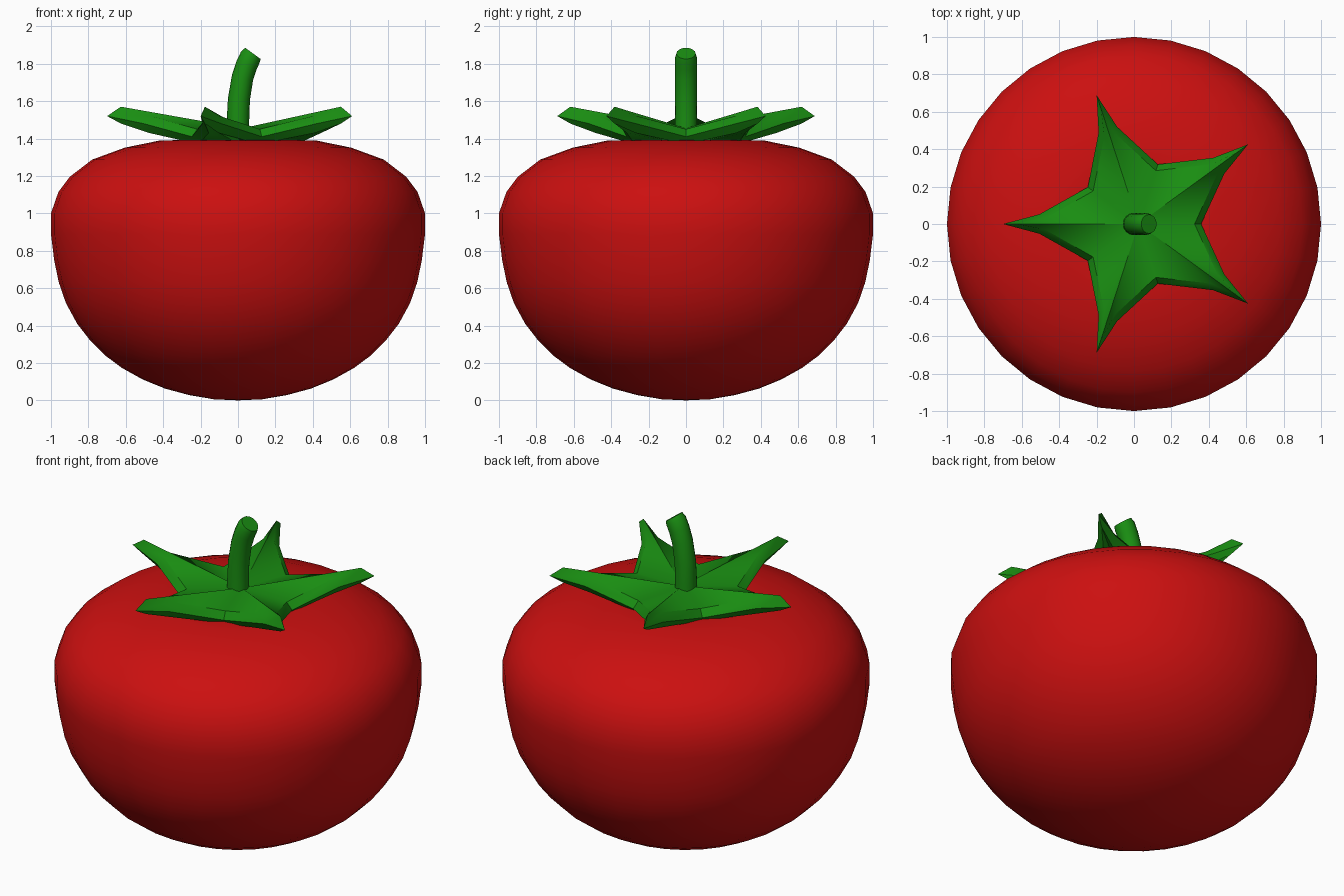
import bpy, bmesh
from math import radians, sin, cos, tau
from mathutils import Vector

if "Cube" in bpy.data.objects:
    bpy.data.objects.remove(bpy.data.objects["Cube"])


def material(name, color):
    m = bpy.data.materials.new(name)
    m.diffuse_color = (*color, 1)
    m.use_nodes = True
    m.node_tree.nodes["Principled BSDF"].inputs["Base Color"].default_value = m.diffuse_color
    return m


def finish(bm, name, mat, angle):
    bmesh.ops.recalc_face_normals(bm, faces=bm.faces)
    mesh = bpy.data.meshes.new(name)
    bm.to_mesh(mesh)
    bm.free()
    ob = bpy.data.objects.new(name, mesh)
    bpy.context.collection.objects.link(ob)
    mesh.materials.append(mat)
    bpy.ops.object.select_all(action='DESELECT')
    ob.select_set(True)
    bpy.context.view_layer.objects.active = ob
    bpy.ops.object.shade_smooth_by_angle(angle=radians(angle))


def bridge(bm, a, b):
    n = len(a)
    for i in range(n):
        j = (i + 1) % n
        bm.faces.new((a[i], a[j], b[j], b[i]))


def fan(bm, ring, centre):
    c = bm.verts.new(centre)
    for i in range(len(ring)):
        bm.faces.new((ring[i], ring[(i + 1) % len(ring)], c))


red = material("red", (0.6, 0.005, 0.005))
green = material("green", (0.01, 0.27, 0.006))

# Fruit: revolved profile (radius, height) with a shallow dimple on top
profile = [(0.13, 0.006), (0.26, 0.028), (0.39, 0.063), (0.51, 0.112), (0.62, 0.173),
           (0.71, 0.24), (0.79, 0.32), (0.86, 0.41), (0.92, 0.52), (0.958, 0.63),
           (0.983, 0.75), (1.0, 0.89), (1.0, 1.0), (0.96, 1.115), (0.9, 1.195),
           (0.78, 1.287), (0.606, 1.351), (0.42, 1.389), (0.3, 1.392), (0.15, 1.375)]
bm = bmesh.new()
rings = [[bm.verts.new((r * cos(tau * i / 32), r * sin(tau * i / 32), z)) for i in range(32)]
         for r, z in profile]
for a, b in zip(rings, rings[1:]):
    bridge(bm, a, b)
fan(bm, rings[0], (0, 0, 0))
fan(bm, rings[-1], (0, 0, 1.365))
finish(bm, "fruit", red, 60)


# Leaf crown: five-pointed star in three layers, lower, widest and upper
def star_ring(bm, notch, notch_z, side, side_w, side_z, tip, tip_z):
    ring = []
    for k in range(5):
        a = radians(36 + 72 * k)
        for along, across, z in ((notch * cos(radians(36)), -notch * sin(radians(36)), notch_z),
                                 (side, -side_w, side_z), (tip, 0, tip_z),
                                 (side, side_w, side_z)):
            ring.append(bm.verts.new((0.024 + along * cos(a) - across * sin(a),
                                      along * sin(a) + across * cos(a), z)))
    return ring


bm = bmesh.new()
low = star_ring(bm, 0.29, 1.37, 0.5, 0.028, 1.43, 0.65, 1.48)
mid = star_ring(bm, 0.335, 1.41, 0.53, 0.052, 1.48, 0.724, 1.52)
top = star_ring(bm, 0.30, 1.45, 0.5, 0.03, 1.522, 0.65, 1.57)
bridge(bm, low, mid)
bridge(bm, mid, top)
fan(bm, low, (0.024, 0, 1.36))
fan(bm, top, (0.024, 0, 1.455))
finish(bm, "leaf_crown", green, 40)

# Stem: bent tube (x, z, radius, lean in degrees) with a softened end
path = [(0, 1.4, 0.06, 0), (0, 1.5, 0.06, 1), (0.005, 1.61, 0.059, 5), (0.024, 1.725, 0.058, 14),
        (0.045, 1.79, 0.058, 23), (0.066, 1.835, 0.058, 32), (0.08, 1.855, 0.051, 36)]
bm = bmesh.new()
rings = []
for x, z, r, lean in path:
    u = Vector((cos(radians(lean)), 0, -sin(radians(lean))))
    rings.append([bm.verts.new(Vector((x, 0, z)) + u * r * cos(tau * i / 16)
                               + Vector((0, r * sin(tau * i / 16), 0))) for i in range(16)])
for a, b in zip(rings, rings[1:]):
    bridge(bm, a, b)
bm.faces.new(rings[0])
bm.faces.new(rings[-1])
finish(bm, "stem", green, 50)
